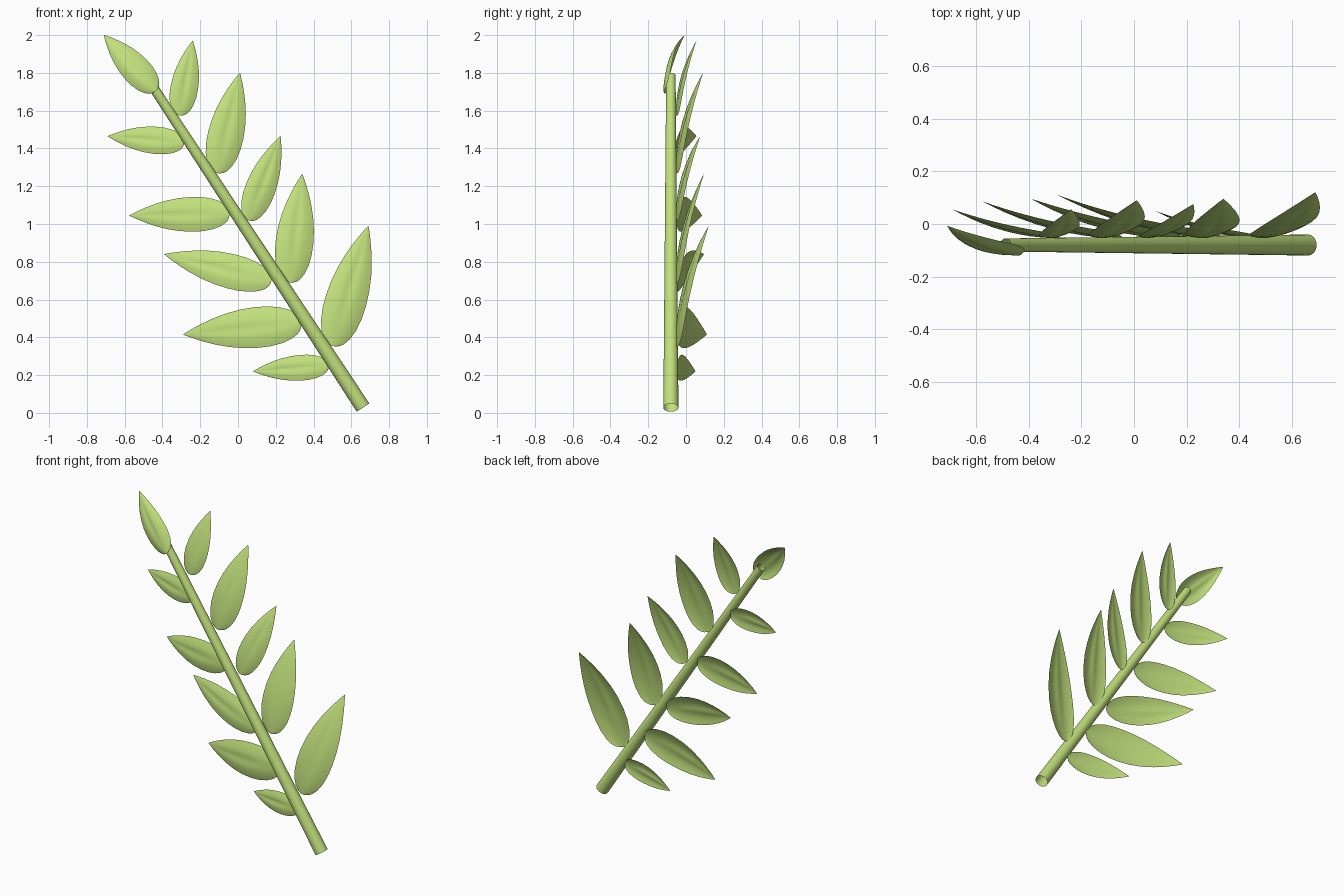
import bpy, math
from mathutils import Vector

if "Cube" in bpy.data.objects:
    bpy.data.objects.remove(bpy.data.objects["Cube"])

mat = bpy.data.materials.new("leaf_green")
mat.diffuse_color = (0.53, 0.74, 0.2, 1)
mat.use_nodes = True
mat.node_tree.nodes["Principled BSDF"].inputs["Base Color"].default_value = mat.diffuse_color


def add_mesh(name, verts, faces):
    me = bpy.data.meshes.new(name)
    me.from_pydata(verts, [], faces)
    me.materials.append(mat)
    me.shade_smooth()
    ob = bpy.data.objects.new(name, me)
    bpy.context.collection.objects.link(ob)
    return ob


# stem: open tapered tube
def stem(a, b, ra, rb, sides=24, rings=6):
    a, b = Vector(a), Vector(b)
    d = (b - a).normalized()
    u = Vector((0, 1, 0))
    v = d.cross(u)
    verts, faces = [], []
    for i in range(rings + 1):
        t = i / rings
        r = ra + (rb - ra) * t
        for j in range(sides):
            w = 2 * math.pi * j / sides
            verts.append(a.lerp(b, t) + (u * math.cos(w) + v * math.sin(w)) * r)
    for i in range(rings):
        for j in range(sides):
            k = (j + 1) % sides
            p, q = i * sides, (i + 1) * sides
            faces.append((p + j, p + k, q + k, q + j))
    add_mesh("stem", verts, faces)


# half-width of a leaf along its length: blunt base, pointed tip
OUTLINE = [(0, 0.12), (0.015, 0.35), (0.04, 0.52), (0.09, 0.71), (0.17, 0.88),
           (0.27, 0.98), (0.38, 1), (0.5, 0.95), (0.62, 0.83), (0.74, 0.64),
           (0.84, 0.43), (0.93, 0.21), (1, 0.01)]


# leaf: thin cupped blade bending back towards the tip, with a midrib groove
def leaf(name, base, tip, half, y0, y1, cup=0.2, bend=2.0, n=12):
    b, e = Vector(base), Vector(tip)
    d = (e - b).normalized()
    perp = Vector((d.y, -d.x))
    verts, faces = [], []
    for t, f in OUTLINE:
        c = b.lerp(e, t)
        for j in range(n + 1):
            u = 2 * j / n - 1
            s = u * f * half
            p = c + perp * s
            y = y0 + (y1 - y0) * t ** bend + 0.13 * s
            y += cup * half * f * u * u
            y += 0.008 * math.exp(-(u / 0.22) ** 2) * math.sin(math.pi * t) ** 2
            verts.append((p.x, y, p.y))
    for i in range(len(OUTLINE) - 1):
        for j in range(n):
            k = i * (n + 1) + j
            faces.append((k, k + 1, k + n + 2, k + n + 1))
    add_mesh(name, verts, faces)


stem((0.662, -0.08, 0.028), (-0.489, -0.08, 1.786), 0.04, 0.025)

# base (x, z), tip (x, z), half width, tip depth
right = [((0.5, 0.355), (0.69, 0.99), 0.11, 0.12),
         ((0.275, 0.69), (0.34, 1.265), 0.1, 0.095),
         ((0.055, 1.02), (0.225, 1.465), 0.08, 0.075),
         ((-0.11, 1.27), (0.01, 1.80), 0.095, 0.09),
         ((-0.31, 1.575), (-0.24, 1.97), 0.073, 0.055)]
left = [((0.48, 0.25), (0.08, 0.22), 0.068, 0.05),
        ((0.335, 0.475), (-0.29, 0.415), 0.108, 0.11),
        ((0.175, 0.695), (-0.39, 0.84), 0.092, 0.095),
        ((-0.045, 1.055), (-0.575, 1.045), 0.092, 0.085),
        ((-0.285, 1.43), (-0.69, 1.465), 0.072, 0.055)]
for side, rows in (("right", right), ("left", left)):
    for i, (b, e, h, y) in enumerate(rows):
        leaf(f"{side}_leaf_{i + 1}", b, e, h, -0.053, y)

# terminal leaf in front of the stem end
leaf("tip_leaf", (-0.435, 1.705), (-0.71, 2.0), 0.077, -0.119, -0.008, 0.35, 2.4)
